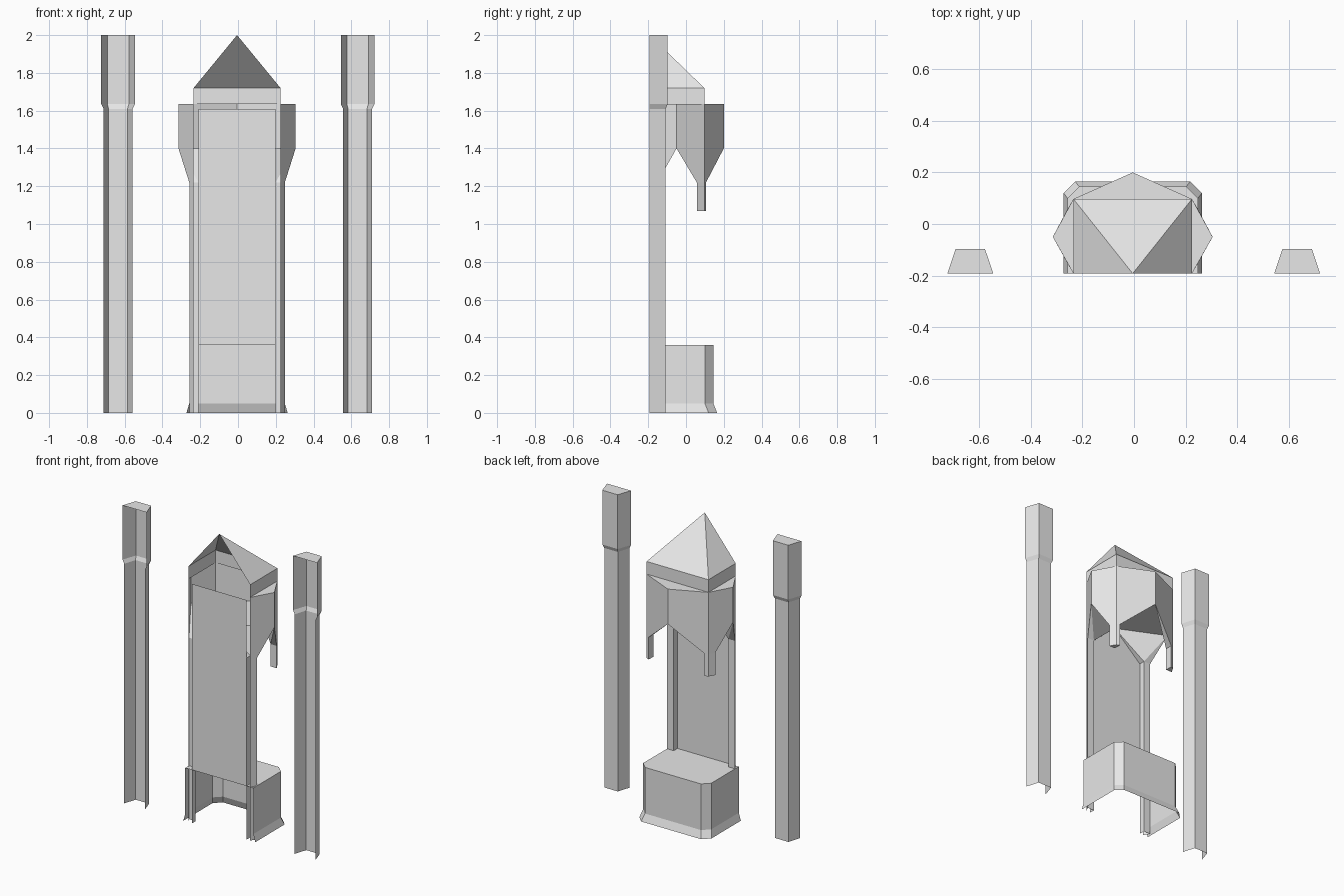
import bpy
import bmesh

if "Cube" in bpy.data.objects:
    bpy.data.objects.remove(bpy.data.objects["Cube"], do_unlink=True)

stone = bpy.data.materials.new("pale_stone")
stone.use_nodes = True
stone.diffuse_color = (0.8, 0.8, 0.8, 1)
stone.node_tree.nodes["Principled BSDF"].inputs["Base Color"].default_value = (0.8, 0.8, 0.8, 1)

WALL = -0.192    # plane of the open wall side
CX = -0.005      # centre line of the niche


def build(name, polys, cx=0.0, mirror=False):
    """Make a flat-faced object from polygons, optionally mirrored about its centre line."""
    bm = bmesh.new()
    for poly in polys:
        bm.faces.new([bm.verts.new(p) for p in poly])
        if mirror:
            bm.faces.new([bm.verts.new((-x, y, z)) for x, y, z in reversed(poly)])
    bmesh.ops.remove_doubles(bm, verts=bm.verts, dist=0.0005)
    bmesh.ops.recalc_face_normals(bm, faces=bm.faces)
    mesh = bpy.data.meshes.new(name)
    bm.to_mesh(mesh)
    bm.free()
    mesh.materials.append(stone)
    obj = bpy.data.objects.new(name, mesh)
    obj.location.x = cx
    bpy.context.collection.objects.link(obj)
    return obj


def at(points, z):
    return [(x, y, z) for x, y in points]


def loft(sections, closed=False):
    """Quads between stacked outlines, given as (outline, height)."""
    polys = []
    for (a, za), (b, zb) in zip(sections, sections[1:]):
        n = len(a)
        for i in range(n if closed else n - 1):
            j = (i + 1) % n
            polys.append([(*a[i], za), (*a[j], za), (*b[j], zb), (*b[i], zb)])
    return polys


# Side posts: half-hexagonal strips, open towards the wall, with a wider head
def strip(outer, inner, y):
    return [(-outer, WALL), (-inner, y), (inner, y), (outer, WALL)]


shaft = strip(0.077, 0.05, -0.108)
head = strip(0.089, 0.057, -0.097)
for name, x in (("left_post", 0.633), ("right_post", -0.635)):
    build(name, loft([(shaft, 0), (shaft, 1.61), (head, 1.635), (head, 2.0)]) + [at(head, 2.0)], x)


# Pedestal with chamfered corners and flared skirt
def plinth(w, y, c):
    half = [(w, WALL), (w, y - c), (w - c, y)]
    return half + [(-px, py) for px, py in reversed(half)]


body, skirt = plinth(0.253, 0.145, 0.045), plinth(0.268, 0.165, 0.045)
build("pedestal", loft([(skirt, 0), (body, 0.05), (body, 0.36)]) + [at(body, 0.36)], CX)

# Flat back panel
build("back_panel", [[(-0.203, WALL, 0.36), (0.203, WALL, 0.36),
                      (0.203, WALL, 1.61), (-0.203, WALL, 1.61)]], CX)

# Key plan points of the canopy
TOP, CROWN, SPRING, DROP = 1.635, 1.40, 1.22, 1.07
front_tip, side_tip = (0, 0.2), (0.31, -0.05)
corner, wall_corner = (0.23, 0.097), (0.23, WALL)
pend_front, pend_side, pend_in = (0.208, 0.106), (0.253, 0.057), (0.208, 0.057)
col_out, col_in, col_wall = (0.253, -0.152), (0.203, -0.152), (0.203, WALL)
wall_mid = (0, WALL)

# Wall columns
column = [wall_corner, col_out, col_in, col_wall]
build("columns", loft([(column, 0), (column, SPRING)]), CX, True)

# Hanging pendants
pendant = [corner, pend_side, pend_in, pend_front]
build("pendants", loft([(pendant, DROP), (pendant, SPRING)], True) + [at(pendant, DROP)], CX, True)


# Canopy walls with pointed arches, and the ledge on top
def arch_wall(tip, end, foot):
    return [(*tip, TOP), (*end, TOP), (*end, SPRING), (*foot, SPRING), (*tip, CROWN)]


build("canopy_walls", [
    arch_wall(front_tip, corner, pend_front),
    arch_wall(side_tip, corner, pend_side),
    arch_wall(side_tip, wall_corner, col_out),
    at([corner, side_tip, wall_corner], TOP),
    at([corner, front_tip, (0, corner[1])], TOP),
], CX, True)


# Vault under the canopy, rising from each support
def vault(a, inner, b, tip_a, tip_b):
    a, inner, b = ((*p, SPRING) for p in (a, inner, b))
    tip_a, tip_b = (*tip_a, CROWN), (*tip_b, CROWN)
    return [[a, inner, tip_a], [inner, b, tip_b], [inner, tip_b, tip_a]]


build("vault", vault(pend_side, pend_in, pend_front, side_tip, front_tip)
      + vault(col_out, col_in, col_wall, side_tip, wall_mid)
      + [at([front_tip, side_tip, wall_mid], CROWN)], CX, True)

# Band and half-pyramid roof, open on the wall side
eave = [wall_corner, corner, (-corner[0], corner[1]), (-wall_corner[0], WALL)]
apex = (0, WALL, 2.0)
build("roof_band", loft([(eave, TOP), (eave, 1.72)]), CX)
build("roof", [[(*a, 1.72), (*b, 1.72), apex] for a, b in zip(eave, eave[1:])], CX)
